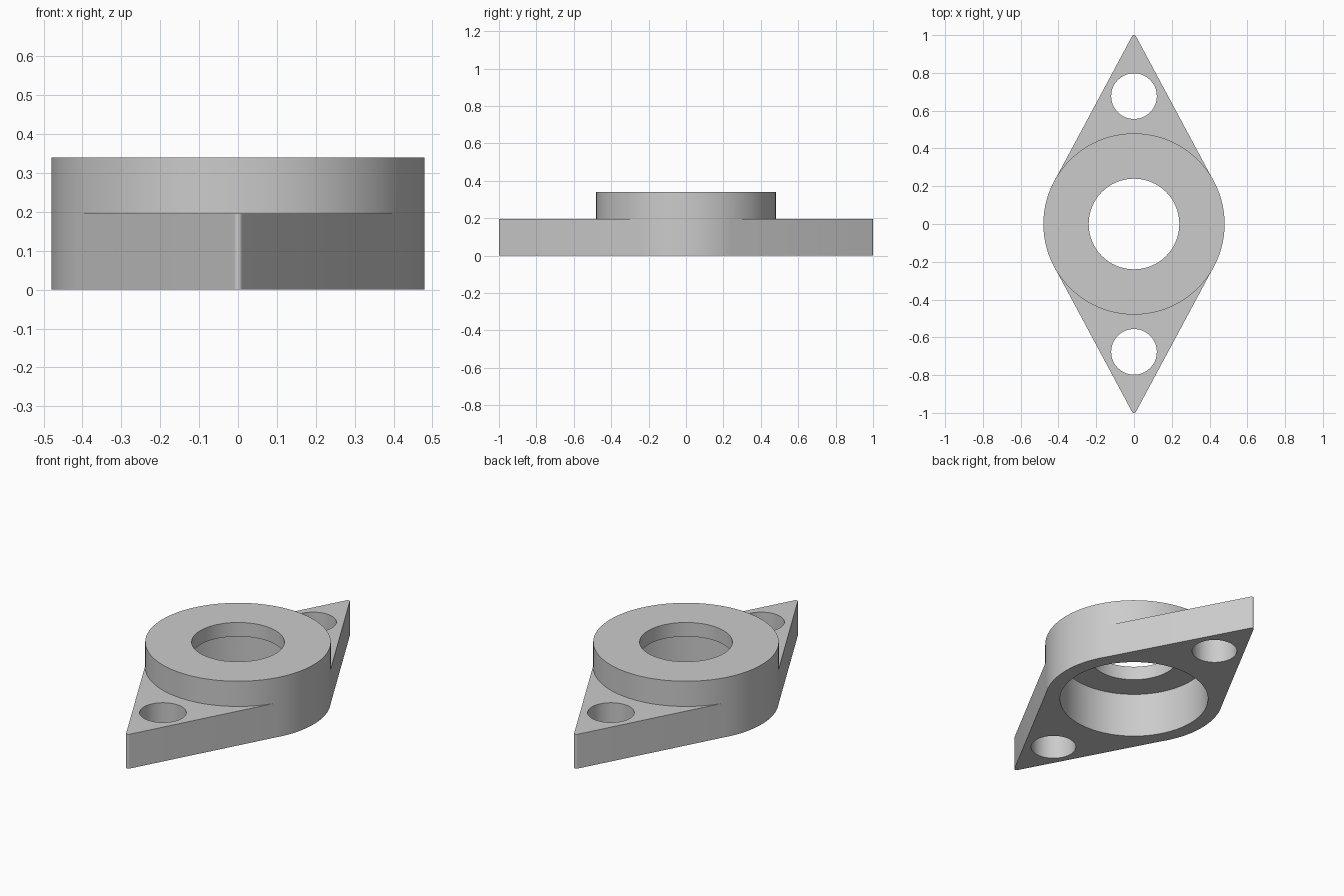
import bpy
import bmesh
import math

cube = bpy.data.objects.get("Cube")
if cube:
    bpy.data.objects.remove(cube, do_unlink=True)

# Main sizes
PLATE_H, TOTAL_H, LEDGE_Z = 0.196, 0.34, 0.26
COLLAR_R, SHAFT_R, SEAT_R = 0.48, 0.24, 0.40
SCREW_R, SCREW_Y = 0.121, 0.677
TIP_R = 0.012

grey = bpy.data.materials.new("plain grey")
grey.use_nodes = True
colour = (0.6, 0.6, 0.6, 1)
grey.diffuse_color = colour
grey.node_tree.nodes["Principled BSDF"].inputs["Base Color"].default_value = colour


def prism(name, outline, z0, z1):
    """Extrude a counter-clockwise outline from z0 to z1."""
    bm = bmesh.new()
    face = bm.faces.new([bm.verts.new((x, y, z0)) for x, y in outline])
    top = bmesh.ops.extrude_face_region(bm, geom=[face])["geom"]
    moved = [v for v in top if isinstance(v, bmesh.types.BMVert)]
    bmesh.ops.translate(bm, vec=(0, 0, z1 - z0), verts=moved)
    bmesh.ops.recalc_face_normals(bm, faces=bm.faces)
    mesh = bpy.data.meshes.new(name)
    bm.to_mesh(mesh)
    bm.free()
    mesh.materials.append(grey)
    obj = bpy.data.objects.new(name, mesh)
    bpy.context.collection.objects.link(obj)
    return obj


def arc(radius, start, end, steps, cy=0):
    angles = [start + (end - start) * i / steps for i in range(steps + 1)]
    return [(radius * math.cos(a), cy + radius * math.sin(a)) for a in angles]


def circle(radius, steps, cy=0):
    return arc(radius, 0, math.tau, steps, cy)[:-1]


def combine(target, tool, operation):
    """Apply a boolean and remove the tool."""
    mod = target.modifiers.new(tool.name, "BOOLEAN")
    mod.object, mod.operation, mod.solver = tool, operation, "EXACT"
    bpy.context.view_layer.objects.active = target
    bpy.ops.object.modifier_apply(modifier=mod.name)
    bpy.data.objects.remove(tool, do_unlink=True)


# Round housing with the pointed mounting flange tangent to it
housing = prism("bearing_housing", circle(COLLAR_R, 96), 0, TOTAL_H)
inner_r = COLLAR_R - 0.001
tip_y = 1 - TIP_R
slope = math.asin((inner_r - TIP_R) / tip_y)
tangent_x, tangent_y = inner_r * math.cos(slope), inner_r * math.sin(slope)
back = [(tangent_x, tangent_y)]
back += arc(TIP_R, slope, math.pi - slope, 6, tip_y)
back += [(-tangent_x, tangent_y)]
flange = prism("flange", back + [(-x, -y) for x, y in back], 0, PLATE_H)
combine(housing, flange, "UNION")

# Shaft hole, bearing seat from below and the two screw holes
cutters = [
    prism("shaft_hole", circle(SHAFT_R, 64), -0.1, TOTAL_H + 0.1),
    prism("bearing_seat", circle(SEAT_R, 96), -0.1, LEDGE_Z),
]
for side in (-1, 1):
    cutters.append(prism("screw_hole", circle(SCREW_R, 40, side * SCREW_Y), -0.1, TOTAL_H))
for cutter in cutters:
    combine(housing, cutter, "DIFFERENCE")

# Smooth walls, crisp rims
bpy.ops.object.select_all(action="DESELECT")
housing.select_set(True)
bpy.context.view_layer.objects.active = housing
bpy.ops.object.shade_smooth_by_angle(angle=math.radians(30))
